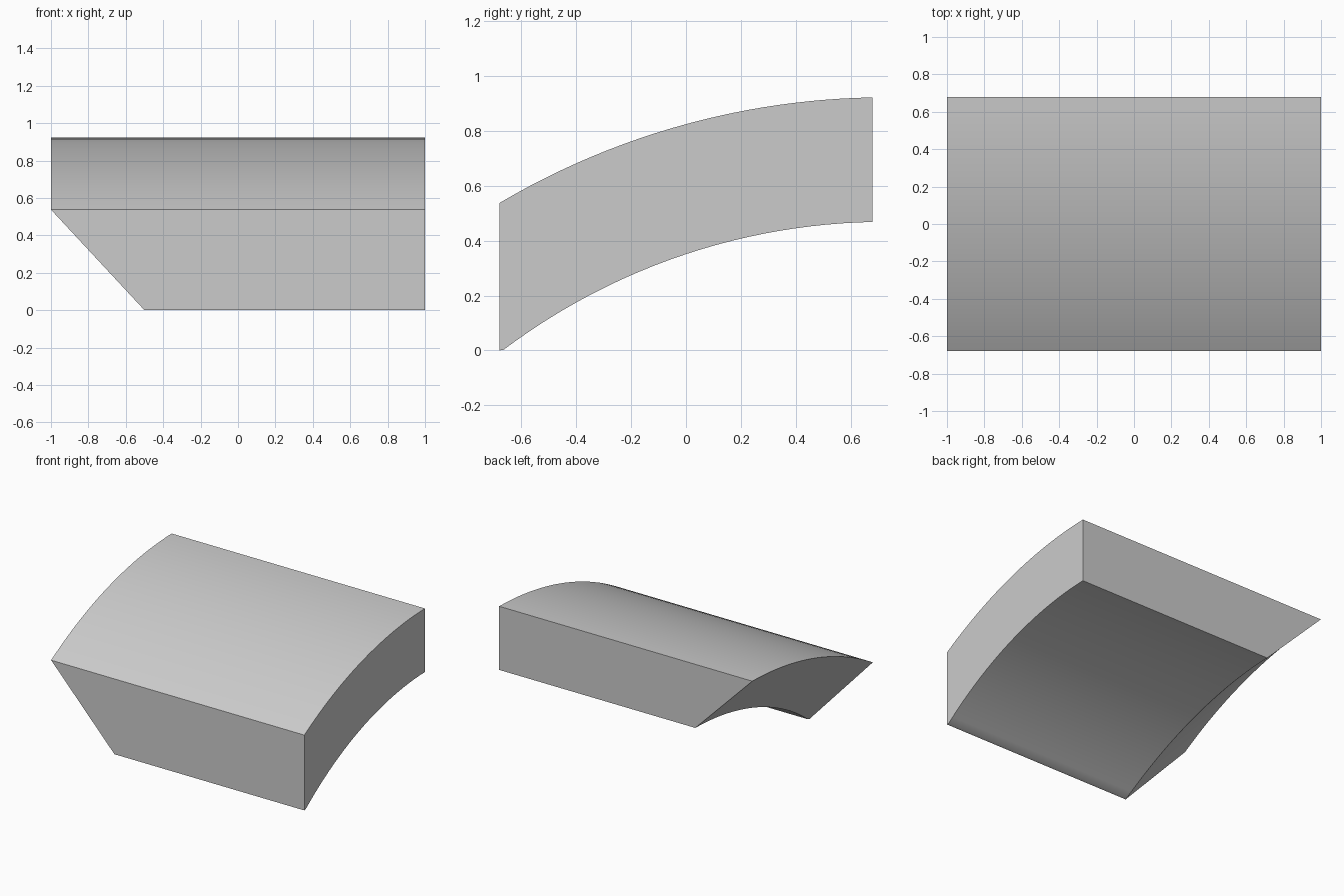
import bpy, bmesh, math

cube = bpy.data.objects.get("Cube")
if cube:
    bpy.data.objects.remove(cube)

# Concentric arcs seen from the side
CENTRE_Y, CENTRE_Z = 0.73, -1.85
OUTER, INNER = 2.773, 2.319
HALF_WIDTH, HALF_DEPTH = 1.0, 0.68
SEGMENTS = 24


def arc_height(radius, y):
    return CENTRE_Z + math.sqrt(radius ** 2 - (y - CENTRE_Y) ** 2)


def section(bm, y):
    """Cross-section at depth y: upright at one end, sloped at the other."""
    top = arc_height(OUTER, y)
    bottom = max(0.0, arc_height(INNER, y))
    undercut = 0.45 + 0.59 * (top - bottom - 0.453)
    corners = [(-HALF_WIDTH, top), (HALF_WIDTH, top),
               (HALF_WIDTH, bottom), (undercut - HALF_WIDTH, bottom)]
    return [bm.verts.new((x, y, z)) for x, z in corners]


# Loft the sections from front to back
depths = [-HALF_DEPTH + 2 * HALF_DEPTH * i / SEGMENTS for i in range(SEGMENTS + 1)]
depths.insert(1, -0.665)
bm = bmesh.new()
rings = [section(bm, y) for y in depths]
for a, b in zip(rings, rings[1:]):
    for i in range(4):
        j = (i + 1) % 4
        bm.faces.new((a[i], a[j], b[j], b[i]))
bm.faces.new(rings[0])
bm.faces.new(rings[-1])
bmesh.ops.recalc_face_normals(bm, faces=bm.faces)

mesh = bpy.data.meshes.new("curved_block")
bm.to_mesh(mesh)
bm.free()
block = bpy.data.objects.new("curved_block", mesh)
bpy.context.collection.objects.link(block)

# Plain grey finish
grey = bpy.data.materials.new("light_grey")
grey.use_nodes = True
colour = (0.6, 0.6, 0.6, 1.0)
grey.diffuse_color = colour
for node in grey.node_tree.nodes:
    if node.type == 'BSDF_PRINCIPLED':
        node.inputs["Base Color"].default_value = colour
mesh.materials.append(grey)

# Smooth arcs with crisp borders
bpy.ops.object.select_all(action='DESELECT')
block.select_set(True)
bpy.context.view_layer.objects.active = block
bpy.ops.object.shade_smooth_by_angle(angle=math.radians(30))
